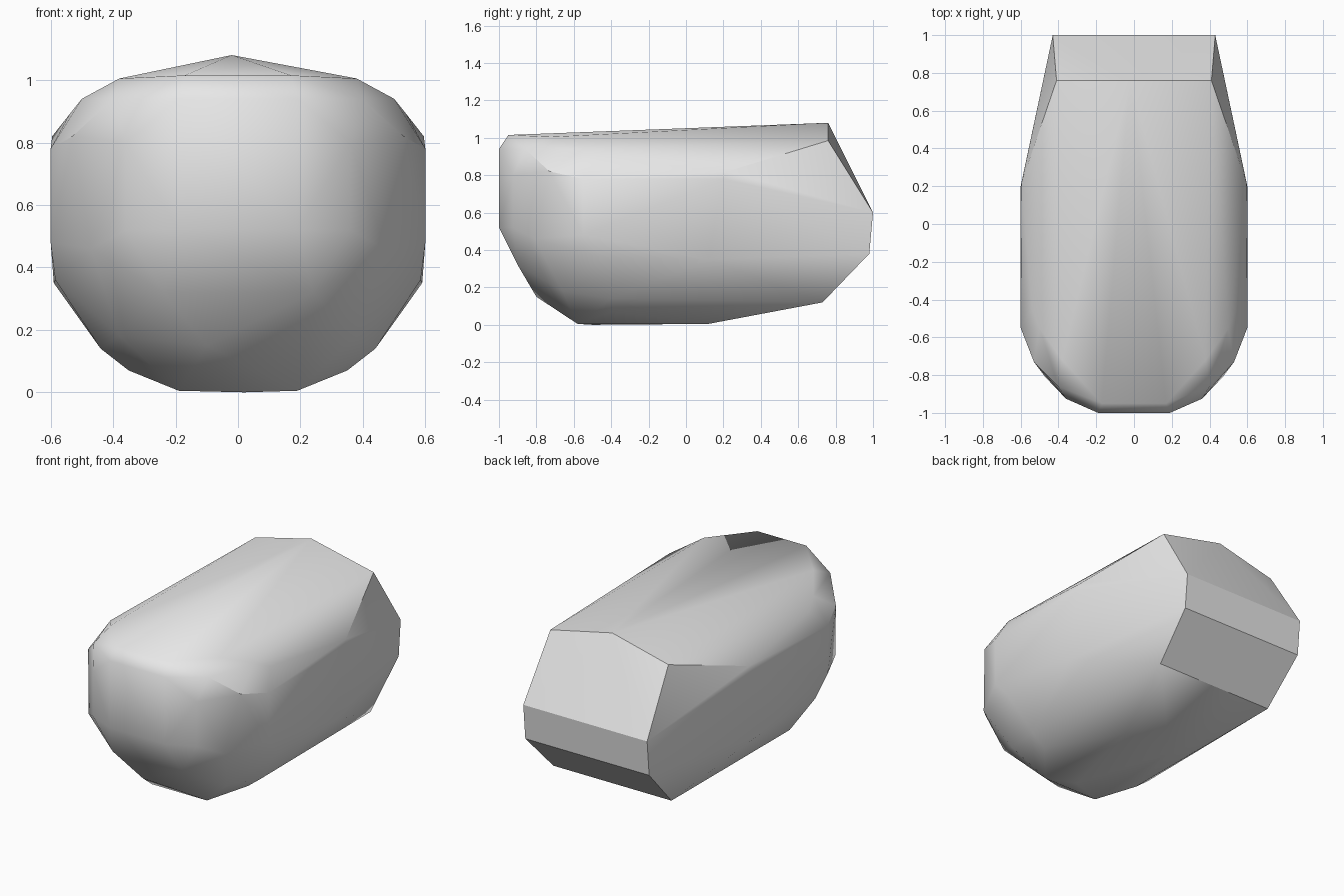
import bpy
import bmesh
import math

cube = bpy.data.objects.get("Cube")
if cube:
    bpy.data.objects.remove(cube, do_unlink=True)


def make_material(name, color):
    """Plain single-colour material."""
    material = bpy.data.materials.new(name)
    material.use_nodes = True
    material.diffuse_color = color
    shader = material.node_tree.nodes["Principled BSDF"]
    shader.inputs["Base Color"].default_value = color
    shader.inputs["Roughness"].default_value = 0.6
    return material


def build_hull(name, corner_groups, single_corners, material):
    """Wrap mirrored and single corner points in one faceted convex shell."""
    mesh = bpy.data.meshes.new(name)
    bm = bmesh.new()
    for corners in corner_groups.values():
        for x, y, z in corners:
            for side in (-1, 1):
                bm.verts.new((side * x, y, z))
    for corner in single_corners:
        bm.verts.new(corner)
    result = bmesh.ops.convex_hull(bm, input=list(bm.verts), use_existing_faces=False)
    # Drop any corner that ended up inside the shell
    loose = [vert for vert in bm.verts if not vert.link_faces]
    bmesh.ops.delete(bm, geom=loose, context="VERTS")
    bmesh.ops.dissolve_limit(bm, angle_limit=math.radians(1),
                             verts=list(bm.verts), edges=list(bm.edges))
    bmesh.ops.recalc_face_normals(bm, faces=list(bm.faces))
    bm.to_mesh(mesh)
    bm.free()
    mesh.materials.append(material)
    shell = bpy.data.objects.new(name, mesh)
    bpy.context.collection.objects.link(shell)
    return shell


# Corners of each region, given for one half and mirrored across x
corner_groups = {
    "tail": [(.41, .76, .985), (.43, 1, .6), (.43, .98, .38), (.41, .73, .12)],
    "flank": [(.6, -.55, .78), (.6, -.55, .48), (.6, .2, .78), (.595, .22, .82),
              (.59, .12, .35), (.585, -.45, .36)],
    "shoulder": [(.54, -.45, .89), (.5, -.55, .94), (.38, -.72, 1.005), (.53, -.73, .82)],
    "nose": [(.17, -.95, 1.015), (.19, -1, .94), (.19, -1, .52), (.4, -.86, .94),
             (.36, -.925, .8), (.36, -.925, .52)],
    "chin": [(.47, -.81, .46), (.24, -.9, .32), (.38, -.66, .18), (.54, -.55, .39)],
    "belly": [(.19, -.58, .005), (.17, .12, .005), (.44, -.4, .14), (.35, -.4, .07)],
}

# Roof peak at the tail and the middle of the lower nose
single_corners = [(-.02, .76, 1.08), (-.1, -.8, .15), (.02, -.5, 0)]

grey = make_material("plain grey", (0.8, 0.8, 0.8, 1))
body = build_hull("rounded_body", corner_groups, single_corners, grey)

# Soft nose and flanks, crisp edges around the tail
bpy.ops.object.select_all(action="DESELECT")
body.select_set(True)
bpy.context.view_layer.objects.active = body
bpy.ops.object.shade_smooth_by_angle(angle=math.radians(30))
